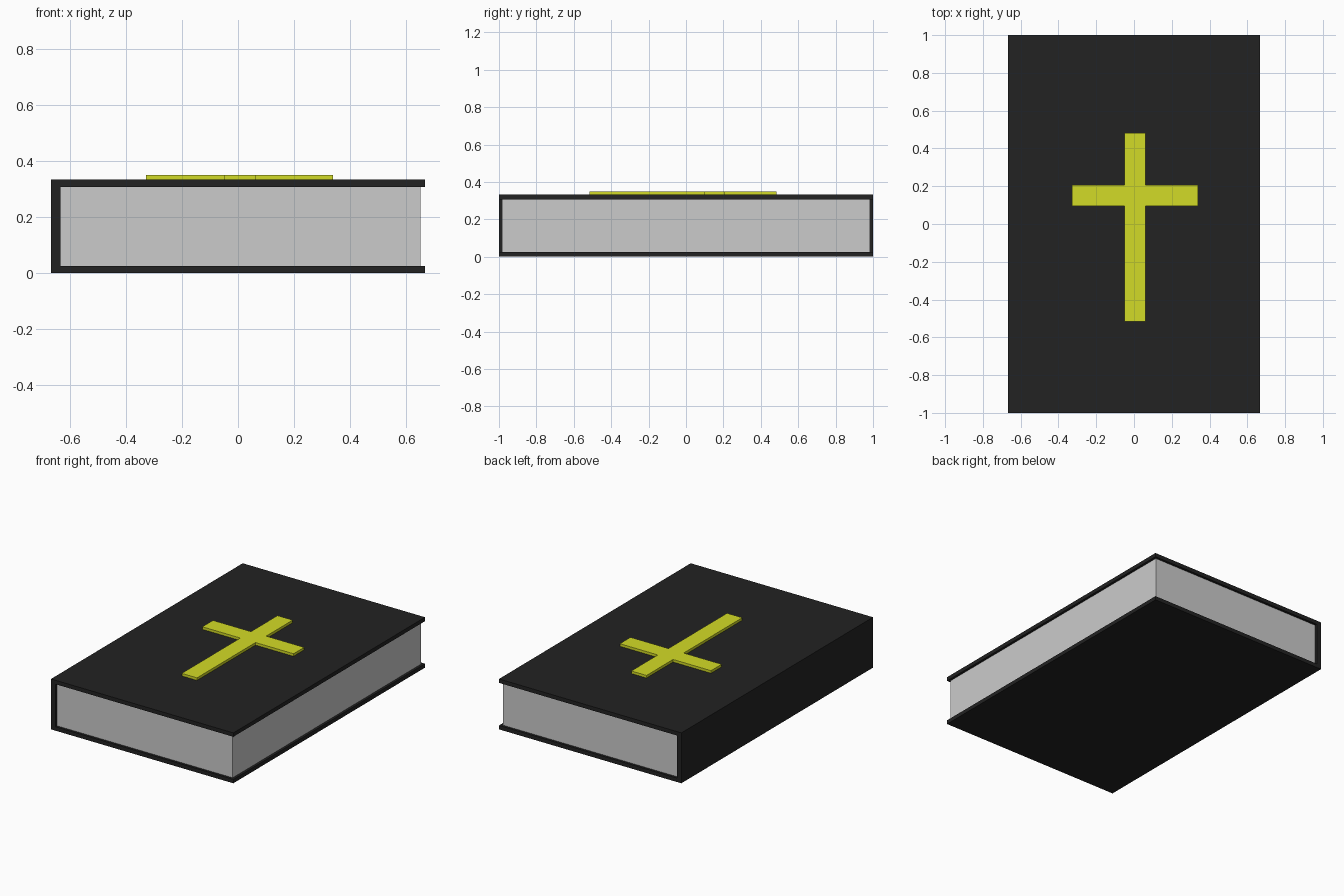
import bpy, bmesh

if "Cube" in bpy.data.objects:
    bpy.data.objects.remove(bpy.data.objects["Cube"])


def material(name, rgb):
    m = bpy.data.materials.new(name)
    m.diffuse_color = (*rgb, 1)
    m.use_nodes = True
    m.node_tree.nodes["Principled BSDF"].inputs["Base Color"].default_value = m.diffuse_color
    return m


def extrude_outline(name, points, offset, mat=None):
    """Make a flat polygon and extrude it along the offset vector."""
    bm = bmesh.new()
    face = bm.faces.new([bm.verts.new(p) for p in points])
    ext = bmesh.ops.extrude_face_region(bm, geom=[face], use_keep_orig=True)
    verts = [g for g in ext["geom"] if isinstance(g, bmesh.types.BMVert)]
    bmesh.ops.translate(bm, vec=offset, verts=verts)
    bmesh.ops.recalc_face_normals(bm, faces=bm.faces)
    mesh = bpy.data.meshes.new(name)
    bm.to_mesh(mesh)
    bm.free()
    ob = bpy.data.objects.new(name, mesh)
    bpy.context.collection.objects.link(ob)
    if mat:
        mesh.materials.append(mat)
    return ob


black = material("black_leather", (0.016, 0.016, 0.016))
gold = material("gold", (0.65, 0.71, 0.02))

HALF_W, HEIGHT, BOARD, SPINE = 0.666, 0.333, 0.026, 0.033
inner = -HALF_W + SPINE

# Cover: C-shaped section of two boards and a spine
section = [(-HALF_W, 0), (HALF_W, 0), (HALF_W, BOARD), (inner, BOARD),
           (inner, HEIGHT - BOARD), (HALF_W, HEIGHT - BOARD),
           (HALF_W, HEIGHT), (-HALF_W, HEIGHT)]
extrude_outline("cover", [(x, -1, z) for x, z in section], (0, 2, 0), black)

# Page block, set back slightly from the cover edges
pages = [(inner, -0.984), (0.65, -0.984), (0.65, 0.984), (inner, 0.984)]
extrude_outline("pages", [(x, y, BOARD) for x, y in pages],
                (0, 0, HEIGHT - 2 * BOARD))

# Raised cross on the front board
cx, stem, arm = 0.006, 0.0555, 0.333
y0, y1, y2, y3 = -0.516, 0.095, 0.206, 0.483
right = [(stem, y0), (stem, y1), (arm, y1), (arm, y2), (stem, y2), (stem, y3)]
outline = right + [(-x, y) for x, y in reversed(right)]
extrude_outline("cross", [(cx + x, y, HEIGHT) for x, y in outline],
                (0, 0, 0.017), gold)
